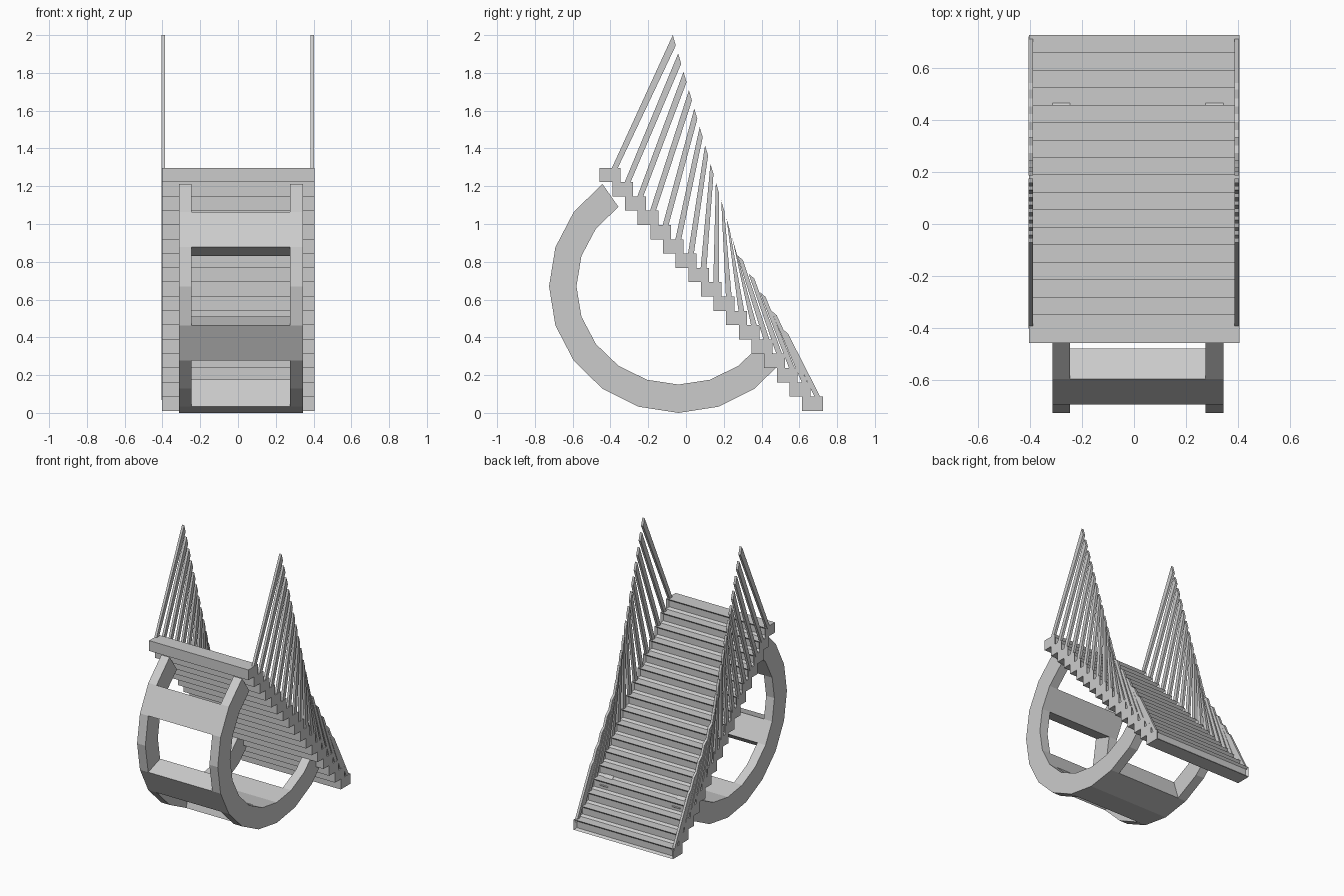
import bpy, bmesh
from math import sin, cos, radians

if "Cube" in bpy.data.objects:
    bpy.data.objects.remove(bpy.data.objects["Cube"])

STEPS = 17
DY, DZ = 0.067, 0.0757


def finish(name, bm):
    bmesh.ops.recalc_face_normals(bm, faces=bm.faces)
    me = bpy.data.meshes.new(name)
    bm.to_mesh(me)
    bm.free()
    ob = bpy.data.objects.new(name, me)
    bpy.context.collection.objects.link(ob)
    return ob


def extrude_x(bm, profile, x0, x1):
    """Closed prism from a (y, z) profile between two x positions."""
    a = [bm.verts.new((x0, y, z)) for y, z in profile]
    b = [bm.verts.new((x1, y, z)) for y, z in profile]
    bm.faces.new(a)
    bm.faces.new(b[::-1])
    n = len(a)
    for i in range(n):
        bm.faces.new((a[i], b[i], b[(i + 1) % n], a[(i + 1) % n]))


def arc(degs, ry, rz):
    """Points on the ring, measured from its lowest point towards the front."""
    return [(-0.04 - ry * sin(radians(d)), 0.67 - rz * cos(radians(d))) for d in degs]


def ring_profile(a0, a1):
    degs = range(a0, a1 + 1, 18)
    return arc(degs, 0.685, 0.67) + arc(degs, 0.54, 0.52)[::-1]


# stair treads, each with a shallow recessed panel in the riser
for i in range(STEPS):
    y, z = -0.457 + DY * i, 1.222 - DZ * i
    bm = bmesh.new()
    extrude_x(bm, [(y, z), (y + 0.11, z), (y + 0.11, z + DZ), (y, z + DZ)], -0.402, 0.404)
    bmesh.ops.recalc_face_normals(bm, faces=bm.faces)
    riser = [f for f in bm.faces if f.normal.y > 0.9]
    bmesh.ops.inset_region(bm, faces=riser, thickness=0.02, depth=0)
    bmesh.ops.translate(bm, verts=riser[0].verts, vec=(0, -0.015, 0))
    finish("stair_tread", bm)

# fanned railing bars with slanted tips, on both sides
for side, x0, x1 in (("left", -0.405, -0.387), ("right", 0.385, 0.403)):
    bm = bmesh.new()
    for i in range(STEPS):
        y, z = -0.40 + 0.068 * i, 1.28 - DZ * i
        tip = -0.07 + 0.0285 * i + max(0, i - 12) * 0.031
        top = 2.0 - 0.0972 * i
        dy, dz = (0.016, -0.055) if i < 12 else (0.03, -0.025)
        extrude_x(bm, [(y, z), (y + 0.031, z), (tip + dy, top + dz), (tip, top)], x0, x1)
    finish("railing_bars_" + side, bm)

# curved side ribs under the stairs
for side, x0, x1 in (("left", -0.312, -0.245), ("right", 0.275, 0.343)):
    bm = bmesh.new()
    extrude_x(bm, ring_profile(-54, 144), x0, x1)
    finish("curved_rib_" + side, bm)

# cross panels joining the ribs
for a0, a1 in ((-18, 18), (54, 72), (108, 126)):
    bm = bmesh.new()
    extrude_x(bm, ring_profile(a0, a1), -0.245, 0.275)
    finish("cross_panel", bm)
